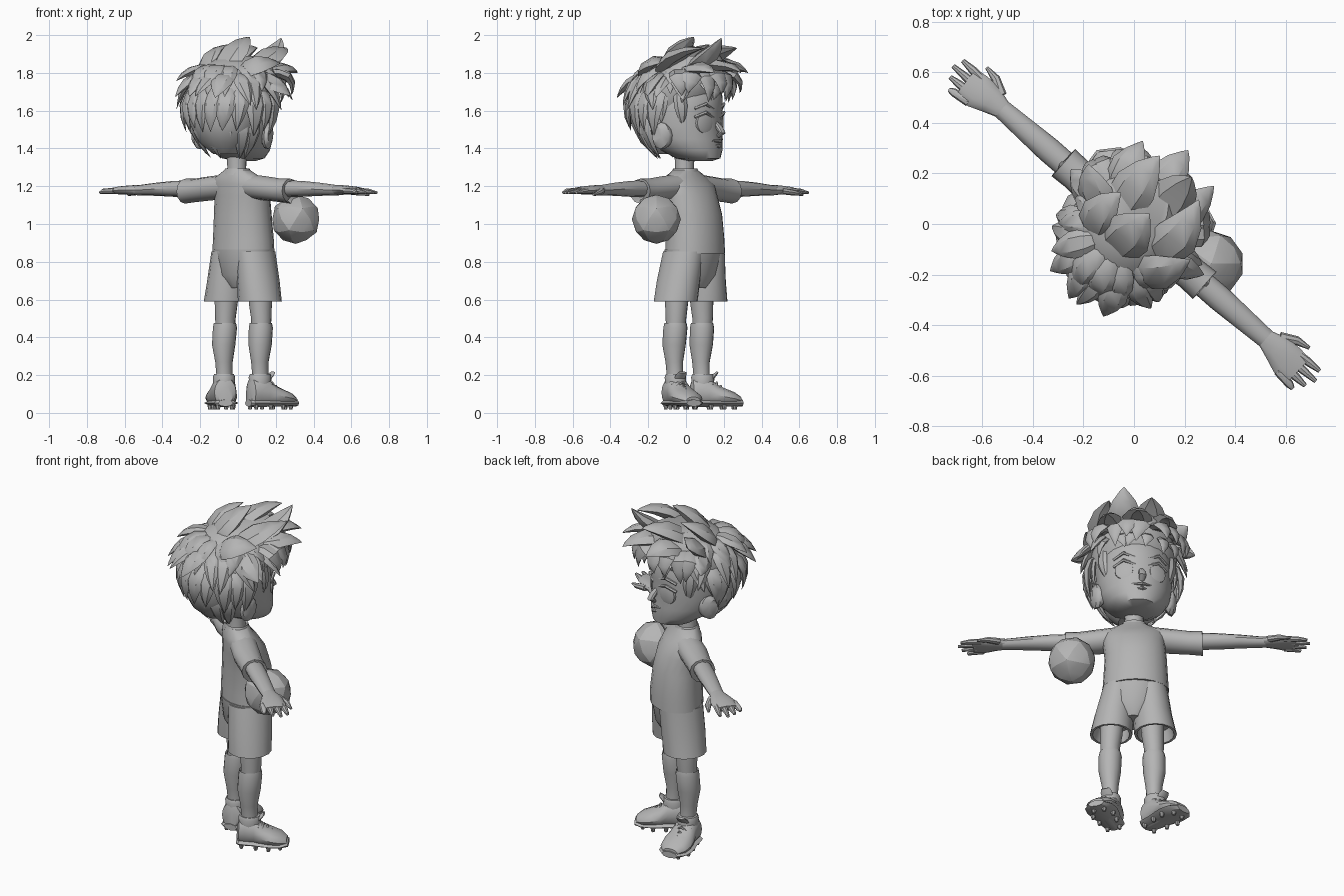
import bpy, bmesh, math, random
from mathutils import Vector as V, Matrix

random.seed(4)
# Body frame: x = figure's right, y = forward; the whole figure is turned about z
TURN = Matrix.Rotation(math.radians(-41), 4, 'Z')
# The head looks a little to the figure's left
LOOK = Matrix.Translation((0, -.03, 0)) @ Matrix.Rotation(math.radians(12), 4, 'Z') @ Matrix.Translation((0, .03, 0))
grey = bpy.data.materials.new("plain grey")
grey.diffuse_color = (0.46, 0.46, 0.46, 1)


def finish(name, bm, angle=35, head=False):
    bmesh.ops.recalc_face_normals(bm, faces=bm.faces)
    me = bpy.data.meshes.new(name)
    bm.transform(TURN @ LOOK if head else TURN)
    bm.to_mesh(me)
    bm.free()
    me.materials.append(grey)
    ob = bpy.data.objects.new(name, me)
    bpy.context.collection.objects.link(ob)
    bpy.ops.object.select_all(action='DESELECT')
    ob.select_set(True)
    bpy.context.view_layer.objects.active = ob
    bpy.ops.object.shade_smooth_by_angle(angle=math.radians(angle))
    return ob


def skin(bm, rings, n=16):
    """Joins elliptical rings (centre, half axis, half axis) into a capped skin."""
    loops = []
    for c, u, w in rings:
        loops.append([bm.verts.new(c + u * math.cos(2 * math.pi * i / n) + w * math.sin(2 * math.pi * i / n))
                      for i in range(n)])
    for a, b in zip(loops, loops[1:]):
        for i in range(n):
            bm.faces.new((a[i], a[(i + 1) % n], b[(i + 1) % n], b[i]))
    bm.faces.new(loops[0])
    bm.faces.new(loops[-1])


def loft(bm, rows, n=16):
    """Rows of z, x, y, half width, half depth."""
    skin(bm, [(V((x, y, z)), V((rx, 0, 0)), V((0, ry, 0))) for z, x, y, rx, ry in rows], n)


def tube(bm, rows, up=(0, 0, 1), n=12):
    """Rows of point, half width, half thickness along a path."""
    pts = [V(r[0]) for r in rows]
    rings = []
    for i, (p, w, h) in enumerate(rows):
        t = (pts[min(i + 1, len(pts) - 1)] - pts[max(i - 1, 0)]).normalized()
        side = t.cross(V(up)).normalized()
        rings.append((pts[i], side * w, side.cross(t) * h))
    skin(bm, rings, n)


def lock(bm, a, m, b, w, up=None):
    """Curved, flattened hair lock from root a past m to tip b."""
    a, m, b = V(a), V(m), V(b)
    rows = []
    for t, k in ((0, .55), (.25, .95), (.5, 1), (.75, .65), (.92, .25), (1, .02)):
        p = a * (1 - t) ** 2 + m * 2 * t * (1 - t) + b * t * t
        rows.append((p, w * k, w * k * .42))
    tube(bm, rows, up or (m - V((0, -.05, 1.55))), 6)


def part(name, maker, rows, angle=35, head=False, **kw):
    bm = bmesh.new()
    maker(bm, rows, **kw)
    return finish(name, bm, angle, head)


# Shirt, neck, collar and waist
part("shirt", loft, [(.845, -.01, .055, .18, .142), (.92, -.01, .055, .175, .14), (1.05, -.01, .05, .168, .13),
                     (1.15, 0, .035, .168, .115), (1.21, 0, .015, .18, .095), (1.245, 0, 0, .15, .078),
                     (1.285, 0, -.005, .075, .06)], n=20)
part("neck", loft, [(1.24, 0, -.01, .06, .055), (1.3, 0, -.01, .05, .05), (1.4, 0, -.01, .055, .055)])
part("collar", loft, [(1.26, 0, -.005, .085, .07), (1.295, 0, -.005, .068, .06), (1.28, 0, -.005, .05, .05)])
part("shorts_waist", loft, [(.66, .003, .045, .06, .08), (.73, .003, .045, .15, .122), (.865, -.005, .05, .176, .14)], n=20)

for s, side in ((1, "right"), (-1, "left")):
    # Arms, sleeves and hands
    part(side + "_sleeve", tube, [((s * .06, .01, 1.2), .075, .065), ((s * .2, .0, 1.188), .076, .064),
                                  ((s * .3, 0, 1.178), .068, .062), ((s * .37, 0, 1.174), .071, .066),
                                  ((s * .36, 0, 1.18), .05, .05)])
    part(side + "_arm", tube, [((s * .3, 0, 1.187), .05, .045), ((s * .45, 0, 1.186), .051, .042),
                               ((s * .57, 0, 1.184), .045, .035), ((s * .71, 0, 1.178), .038, .026)])
    bm = bmesh.new()
    tube(bm, [((s * .69, 0, 1.18), .038, .026), ((s * .75, 0, 1.18), .058, .025),
              ((s * .81, -.01, 1.178), .07, .022), ((s * .87, -.013, 1.175), .067, .015)])
    for i, reach in enumerate((.90, .93, .95, .935)):
        y = -.066 + i * .034
        tube(bm, [((s * .81, y, 1.176), .018, .016), ((s * .88, y * 1.13, 1.173), .017, .014),
                  ((s * reach, y * 1.2, 1.166), .009, .007)], n=8)
    tube(bm, [((s * .73, .04, 1.175), .022, .018), ((s * .79, .075, 1.165), .018, .015),
              ((s * .845, .085, 1.155), .007, .006)], n=8)
    finish(side + "_hand", bm)

    # Shorts leg, knee, sock
    part(side + "_shorts_leg", loft, [(.855, s * .082 - .006, .05, .095, .122), (.7, s * .104 + .003, .04, .106, .122),
                                      (.59, s * .12 + .003, .035, .115, .118), (.59, s * .12 + .003, .035, .1, .106),
                                      (.66, s * .11, .035, .09, .1)])
    lx, ly = s * .118 + .01, .028 + s * .009
    part(side + "_leg", loft, [(.7, lx - s * .012, ly + .006, .066, .068), (.58, lx - s * .006, ly + .003, .06, .062),
                               (.5, lx, ly + .004, .053, .056), (.43, lx, ly, .05, .05)])
    part(side + "_sock", loft, [(.45, lx, ly, .05, .05), (.475, lx, ly, .058, .06),
                                (.45, lx, ly, .063, .065), (.36, lx + s * .002, ly - .008, .06, .064),
                                (.27, lx, ly - .008, .045, .048), (.2, lx, ly - .004, .041, .045),
                                (.13, lx, ly, .044, .048)])
    # Shoe: upper, sole, tongue, laces and studs, toes turned out
    bm = bmesh.new()
    shoe = [(-.075, .035, .1), (-.062, .055, .14), (-.03, .06, .155), (.02, .064, .15), (.06, .073, .11),
            (.11, .08, .085), (.16, .073, .065), (.195, .042, .04)]
    skin(bm, [(V((0, y, .045 + h * .45)), V((w, 0, 0)), V((0, 0, h * .55))) for y, w, h in shoe], 14)
    skin(bm, [(V((0, y * 1.04, .052)), V((w * 1.08, 0, 0)), V((0, 0, .019))) for y, w, h in shoe], 8)
    loft(bm, [(.15, 0, -.008, .054, .06), (.19, 0, -.008, .056, .062), (.205, 0, -.008, .05, .055)])
    tube(bm, [((0, .03, .17), .03, .01), ((0, .055, .2), .033, .01), ((0, .07, .215), .024, .006)], n=8)
    for i in range(4):
        y, z = .04 + i * .022, .178 - i * .018
        tube(bm, [((-.046, y, z - .03), .007, .006), ((0, y + .004, z), .007, .006),
                  ((.046, y, z - .03), .007, .006)], n=6)
    for x, y in ((-.035, -.05), (.035, -.05), (-.05, .03), (.05, .03), (-.058, .1), (.058, .1), (-.03, .16), (.03, .16)):
        loft(bm, [(.018, x, y, .009, .009), (.042, x, y, .014, .014)], 8)
    bm.transform(Matrix.Translation((lx - (s < 0) * .012, ly + .005, 0)) @ Matrix.Rotation(math.radians(-21 if s > 0 else 48), 4, 'Z')
                 @ Matrix.Diagonal((1.0 if s > 0 else 1.06, 1, 1, 1)))
    finish(side + "_shoe", bm)

# Head with full cheeks and tapered chin
part("head", loft, [(1.333, 0, .085, .055, .06), (1.348, 0, .07, .11, .12), (1.39, 0, .03, .158, .165),
                    (1.45, 0, -.01, .19, .203), (1.52, 0, -.03, .203, .216), (1.6, 0, -.03, .208, .22),
                    (1.68, 0, -.03, .2, .22), (1.76, 0, -.03, .165, .18), (1.82, 0, -.03, .08, .09)],
     n=24, angle=50, head=True)
bm = bmesh.new()
# Nose and lips
tube(bm, [((0, .17, 1.54), .014, .012), ((0, .2, 1.505), .021, .018), ((0, .215, 1.485), .022, .018),
          ((0, .19, 1.465), .014, .01)], up=(0, 1, 0), n=10)
for z, w, y in ((1.438, .055, .2), (1.412, .042, .196)):
    tube(bm, [((-w, y - .02, z + .004), .005, .005), ((0, y, z), .013, .01), ((w, y - .02, z + .004), .005, .005)], n=8)
finish("nose_and_mouth", bm, head=True)
for s, side in ((1, "right"), (-1, "left")):
    # Ear, eye and brow
    bm = bmesh.new()
    skin(bm, [(V((s * (.172 + .02 * i), -.015 - .012 * i, 1.458 + .005 * i)), V((0, r, .008)), V((0, 0, r * 1.4)))
              for i, r in enumerate((.03, .046, .05, .03))], 12)
    finish(side + "_ear", bm, head=True)
    bm = bmesh.new()
    out = V((s * .4, .9, 0)).normalized()
    across = V((out.y, -out.x, 0))
    eye = V((s * .09, .155, 1.535))
    skin(bm, [(eye + out * d, across * r, V((0, 0, r * 1.1))) for d, r in ((-.015, .055), (.008, .05), (.014, .03))], 16)
    for k in (0, 1):
        z0 = .055 + k * .045
        tube(bm, [(eye + across * e * .06 + out * d + V((0, 0, z0 - abs(e) * .025)), .009, .009)
                  for e, d in ((-1, 0), (0, .018), (1, -.003))], n=6)
    finish(side + "_eye_and_brow", bm, head=True)

# Hair: scalp mass, then layered rows of pointed locks
part("scalp_hair", loft, [(1.37, 0, -.11, .07, .08), (1.43, 0, -.12, .14, .14), (1.52, 0, -.125, .19, .18),
                          (1.62, 0, -.085, .22, .222), (1.7, 0, -.05, .236, .24), (1.77, 0, -.02, .222, .235),
                          (1.84, 0, .02, .175, .2), (1.89, 0, .05, .11, .14)], n=20, head=True)


def at(deg, r, z, cy=-.05):
    a = math.radians(deg)
    return V((r * math.sin(a) * .95, cy + r * math.cos(a), z))


rows = (  # name, first and last bearing, count, root, bend, tip as (radius, height), width
    ("nape_locks", 120, 240, 8, (.19, 1.6), (.26, 1.49), (.13, 1.37), .05),
    ("back_locks", 88, 272, 12, (.21, 1.72), (.31, 1.65), (.255, 1.49), .052),
    ("flared_locks", 62, 298, 13, (.18, 1.79), (.27, 1.77), (.32, 1.63), .052),
    ("upper_flared_locks", 75, 285, 9, (.12, 1.83), (.24, 1.83), (.29, 1.71), .055),
    ("fringe_locks", -62, 62, 9, (.17, 1.8), (.36, 1.82), (.32, 1.67), .055),
    ("low_fringe_locks", -50, 50, 6, (.2, 1.76), (.3, 1.74), (.26, 1.63), .04),
    ("temple_locks", 62, 82, 2, (.22, 1.72), (.26, 1.62), (.21, 1.51), .035),
    ("other_temple_locks", 278, 298, 2, (.22, 1.72), (.26, 1.62), (.21, 1.51), .035))
for name, a0, a1, n, root, bend, tip, w in rows:
    bm = bmesh.new()
    wild = 1.6 if "flared" in name else 1
    for i in range(n):
        a = a0 + (a1 - a0) * i / (n - 1)
        j, dz = random.uniform(-9, 9), random.uniform(-.03, .03) * wild
        lock(bm, at(a, *root), at(a + j * .5, *bend), at(a + j * wild, tip[0] + dz * .5, tip[1] + dz),
             w * random.uniform(.85, 1.15))
    finish(name, bm, head=True)

# Crown: large locks swept up and forward
bm = bmesh.new()
for x0, y0, xm, ym, zm, x1, y1, z1, w in (
        (0, -.14, .01, -.05, 1.93, .02, .07, 1.99, .1), (.05, .02, .05, .22, 1.86, .05, .29, 1.985, .095),
        (-.1, -.05, -.22, 0, 1.84, -.29, .06, 1.87, .08), (.12, -.06, .2, .05, 1.92, .13, .24, 1.93, .09),
        (-.07, -.04, -.1, .12, 1.93, -.1, .27, 1.93, .09), (-.02, .02, -.02, .25, 1.88, -.03, .36, 1.8, .08),
        (.1, .05, .14, .2, 1.86, .14, .32, 1.8, .07), (-.14, .04, -.18, .17, 1.88, -.19, .27, 1.8, .07),
        (.12, -.13, .22, -.1, 1.87, .26, .04, 1.85, .08), (-.09, -.14, -.15, -.08, 1.9, -.12, .06, 1.95, .08),
        (.16, -.02, .27, -.02, 1.75, .34, .03, 1.68, .06), (-.16, -.04, -.27, -.02, 1.78, -.33, .0, 1.72, .06)):
    lock(bm, (x0, y0, 1.79), (xm, ym, zm), (x1, y1, z1), w, (x1 * 1.5, -.5, 1))
finish("crown_locks", bm)

# Ball beside the right hip, low-faceted
bm = bmesh.new()
bmesh.ops.create_icosphere(bm, subdivisions=2, radius=.13)
bm.transform(TURN.inverted() @ Matrix.Translation((.306, -.157, 1.025)))
finish("ball", bm, 20)
